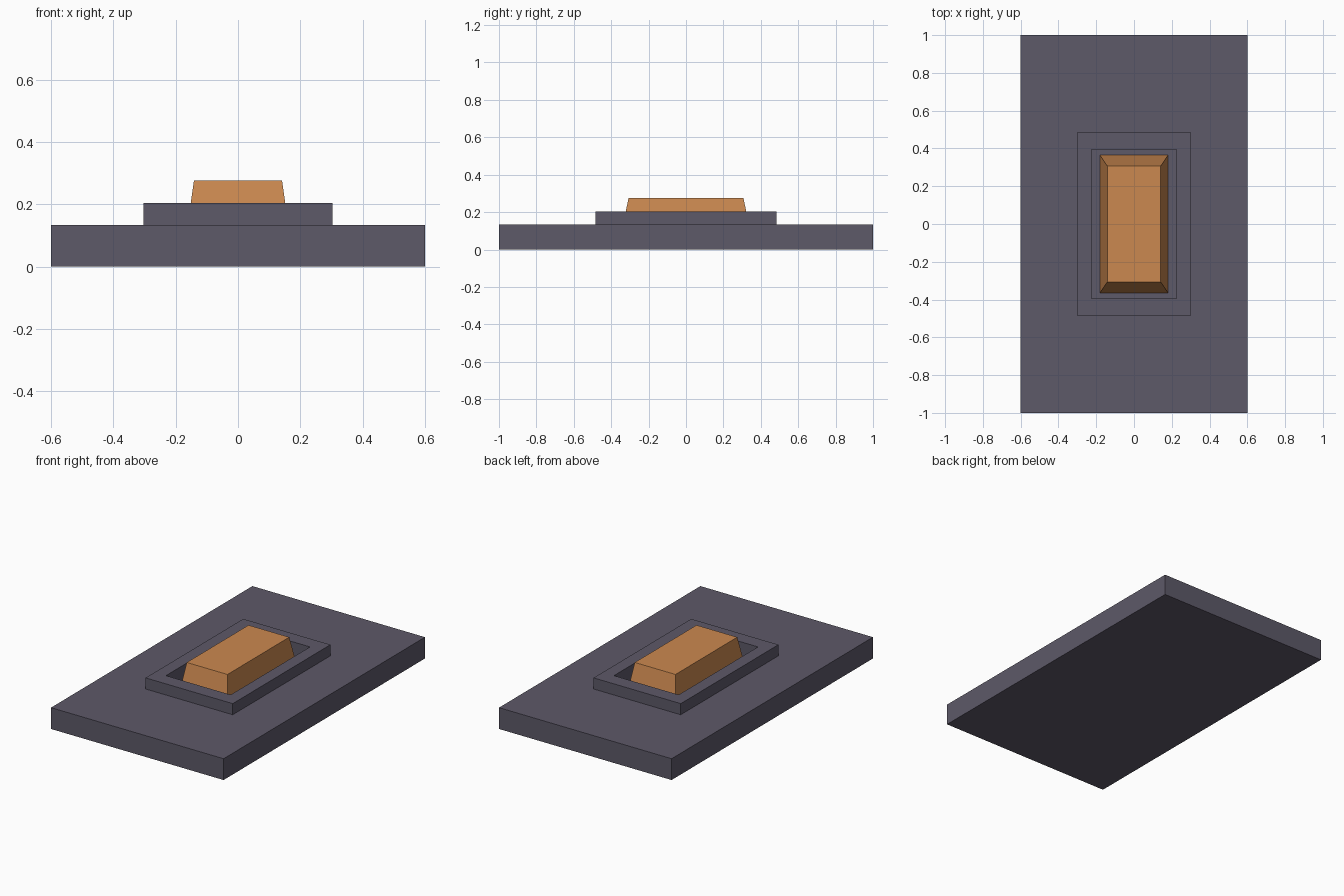
import bpy, bmesh

if "Cube" in bpy.data.objects:
    bpy.data.objects.remove(bpy.data.objects["Cube"])


def stacked_rects(name, sections, color):
    """Skin a solid through centred rectangles given as (half_x, half_y, z)."""
    bm = bmesh.new()
    rings = [[bm.verts.new((sx * hx, sy * hy, z))
              for sx, sy in ((-1, -1), (1, -1), (1, 1), (-1, 1))]
             for hx, hy, z in sections]
    for a, b in zip(rings, rings[1:]):
        for i in range(4):
            j = (i + 1) % 4
            bm.faces.new((a[i], a[j], b[j], b[i]))
    bm.faces.new(rings[0][::-1])
    bm.faces.new(rings[-1])
    mesh = bpy.data.meshes.new(name)
    bm.to_mesh(mesh)
    bm.free()
    mat = bpy.data.materials.new(name + "_material")
    mat.diffuse_color = color
    mat.use_nodes = True
    mat.node_tree.nodes["Principled BSDF"].inputs["Base Color"].default_value = mat.diffuse_color
    mesh.materials.append(mat)
    obj = bpy.data.objects.new(name, mesh)
    bpy.context.collection.objects.link(obj)
    return obj


FLOOR = 0.004

# Wall plate with raised collar and deep rectangular well
stacked_rects("switch_plate", [
    (0.6, 1.0, 0.0),
    (0.6, 1.0, 0.134),
    (0.303, 0.485, 0.134),
    (0.303, 0.485, 0.204),
    (0.225, 0.394, 0.204),
    (0.225, 0.394, FLOOR),
], (0.11, 0.10, 0.14, 1))

# Tapered toggle standing in the well
stacked_rects("toggle", [
    (0.18, 0.364, FLOOR),
    (0.1415, 0.307, 0.276),
], (0.60, 0.25, 0.08, 1))
